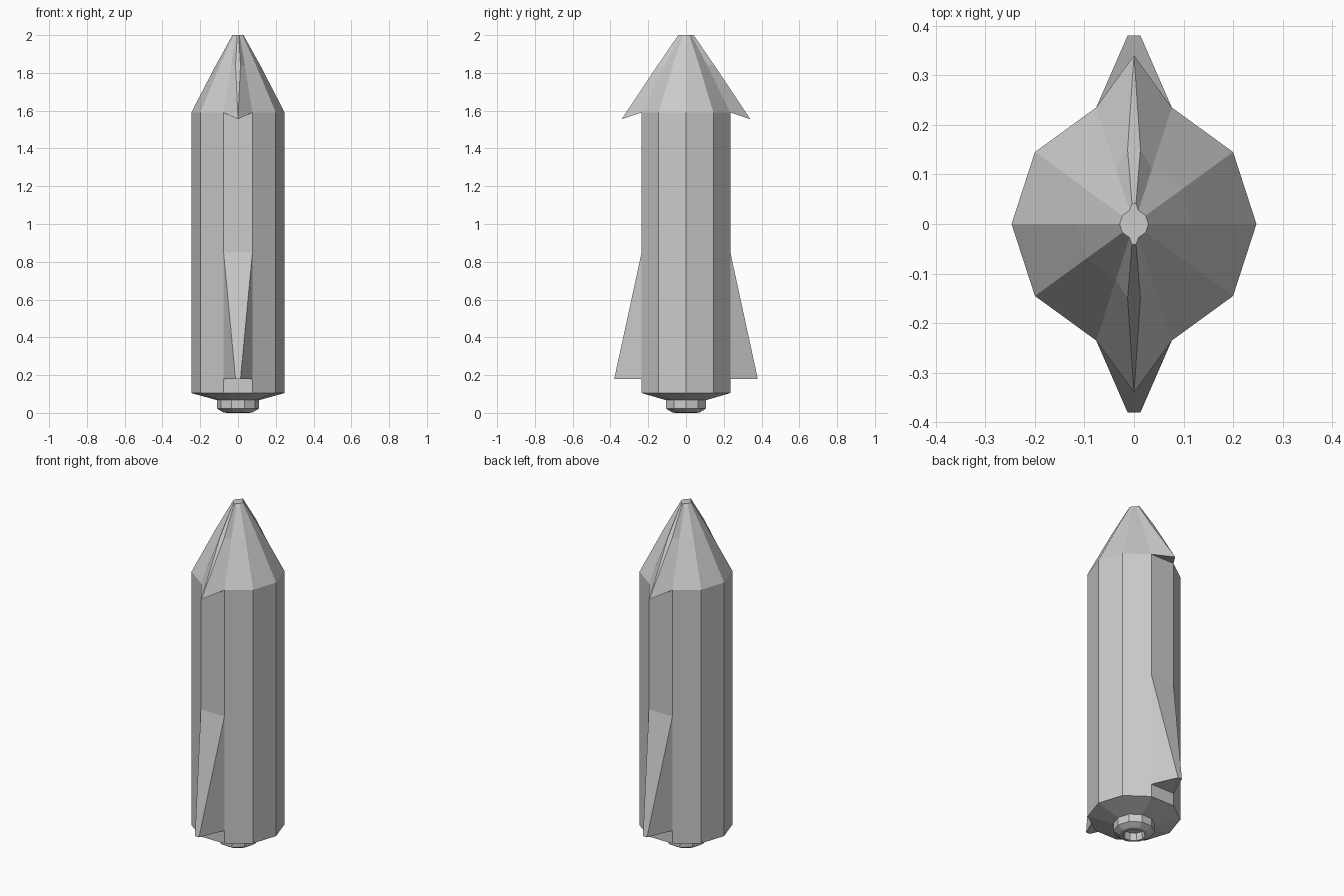
import bpy, bmesh
from math import cos, sin, radians

if "Cube" in bpy.data.objects:
    bpy.data.objects.remove(bpy.data.objects["Cube"])

N = 10      # sides of the hull
R = 0.247   # hull radius


def finish(name, bm):
    bmesh.ops.remove_doubles(bm, verts=bm.verts, dist=0.0005)
    bmesh.ops.recalc_face_normals(bm, faces=bm.faces)
    mesh = bpy.data.meshes.new(name)
    bm.to_mesh(mesh)
    bm.free()
    obj = bpy.data.objects.new(name, mesh)
    bpy.context.collection.objects.link(obj)
    return obj


def decagon(r, z):
    return [(r * cos(radians(36 * i)), r * sin(radians(36 * i)), z) for i in range(N)]


def loft(bm, rings):
    loops = [[bm.verts.new(p) for p in ring] for ring in rings]
    n = len(loops[0])
    for a, b in zip(loops, loops[1:]):
        for i in range(n):
            j = (i + 1) % n
            bm.faces.new((a[i], a[j], b[j], b[i]))
    return loops


def lathe(name, profile, cap_start=False, cap_end=False):
    bm = bmesh.new()
    loops = loft(bm, [decagon(r, z) for r, z in profile])
    if cap_start:
        bm.faces.new(loops[0])
    if cap_end:
        bm.faces.new(loops[-1])
    return finish(name, bm)


# Hull with sloped underside
lathe("hull", [(R, 1.59), (R, 0.105), (0.11, 0.067)], cap_end=True)

# Recessed engine nozzle
lathe("nozzle", [(0.11, 0.067), (0.11, 0.022), (0.078, 0.003),
                 (0.06, 0.0), (0.052, 0.04)], cap_end=True)


# Nose cone: decagon rings with a ridge strip inserted front and back
def nose_ring(r, z, strip_x, strip_y, strip_z):
    p = decagon(r, z)
    back = [(strip_x, strip_y, strip_z), (-strip_x, strip_y, strip_z)]
    front = [(-x, -y, zz) for x, y, zz in back]
    return p[:3] + back + p[3:8] + front + p[8:]


bm = bmesh.new()
rings = loft(bm, [nose_ring(R, 1.59, 0.0, 0.34, 1.555),
                  nose_ring(0.118, 1.84, 0.013, 0.15, 1.84),
                  nose_ring(0.029, 2.0, 0.004, 0.041, 2.0)])
bm.faces.new(rings[-1])
bm.faces.new(rings[0])
bmesh.ops.triangulate(bm, faces=[f for f in bm.faces if len(f.verts) == 14 and f.calc_center_median().z < 1.7])
finish("nose_cone", bm)


# Tail fins: tapered wedges on the front and back flats
def tail_fin(name, s):
    bm = bmesh.new()
    w, y = R * cos(radians(72)), s * R * sin(radians(72))
    tl, tr, bl, br, ol, orr = [bm.verts.new(p) for p in (
        (-w, y, 0.85), (w, y, 0.85), (-w, y, 0.18), (w, y, 0.18),
        (-0.013, s * 0.38, 0.18), (0.013, s * 0.38, 0.18))]
    for f in ((tl, tr, orr, ol), (tl, ol, bl), (tr, br, orr),
              (bl, ol, orr, br), (tl, bl, br, tr)):
        bm.faces.new(f)
    finish(name, bm)


tail_fin("front_fin", -1)
tail_fin("back_fin", 1)
